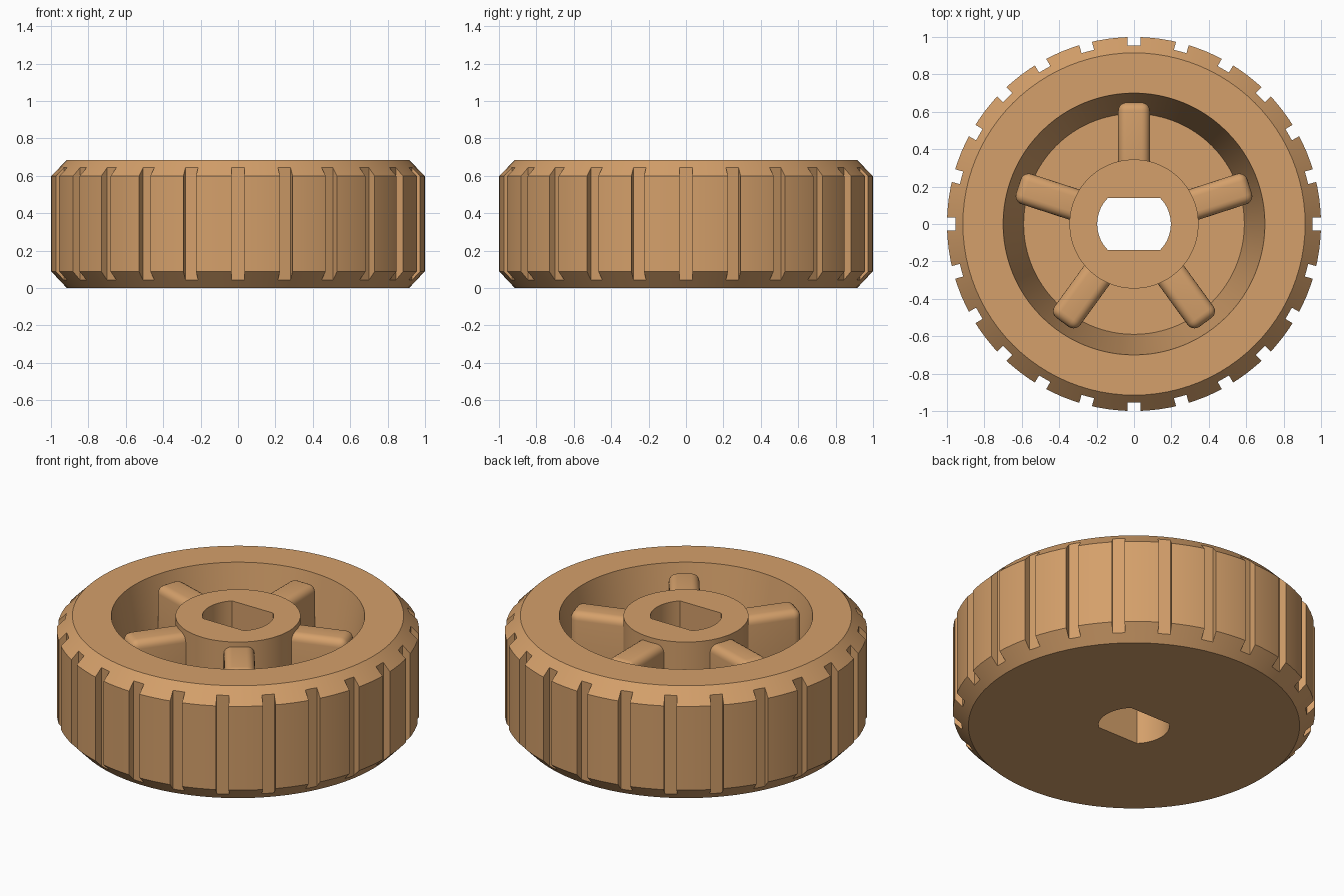
import bpy, bmesh, math
from mathutils import Matrix, Vector

if "Cube" in bpy.data.objects:
    bpy.data.objects.remove(bpy.data.objects["Cube"])

tan = bpy.data.materials.new("warm_tan")
tan.diffuse_color = (0.66, 0.35, 0.145, 1)
tan.use_nodes = True
tan.node_tree.nodes["Principled BSDF"].inputs["Base Color"].default_value = tan.diffuse_color


def finish(bm, name):
    bmesh.ops.recalc_face_normals(bm, faces=bm.faces)
    me = bpy.data.meshes.new(name)
    bm.to_mesh(me)
    bm.free()
    me.materials.append(tan)
    ob = bpy.data.objects.new(name, me)
    bpy.context.collection.objects.link(ob)
    return ob


def box(bm, x0, x1, width, z0, z1, angle=0.0):
    """Box running outward along a radius."""
    m = (Matrix.Rotation(angle, 4, 'Z')
         @ Matrix.Translation(((x0 + x1) / 2, 0, (z0 + z1) / 2))
         @ Matrix.Diagonal((x1 - x0, width, z1 - z0, 1)))
    bmesh.ops.create_cube(bm, size=1, matrix=m)


def cut(target, cutter):
    cutter.hide_render = True
    mod = target.modifiers.new("cut", 'BOOLEAN')
    mod.operation = 'DIFFERENCE'
    mod.solver = 'EXACT'
    mod.object = cutter
    bpy.context.view_layer.objects.active = target
    bpy.ops.object.modifier_apply(modifier=mod.name)
    bpy.data.objects.remove(cutter)


# wheel body: tyre, dished recess and hub as one turned profile
N = 96
profile = [(0.915, 0), (1, 0.088), (1, 0.598), (0.915, 0.685), (0.70, 0.685),
           (0.59, 0.10), (0.345, 0.10), (0.345, 0.685)]
bm = bmesh.new()
rings = [[bm.verts.new((r * math.cos(2 * math.pi * i / N),
                        r * math.sin(2 * math.pi * i / N), z))
          for i in range(N)] for r, z in profile]
for a, b in zip(rings, rings[1:]):
    for i in range(N):
        j = (i + 1) % N
        bm.faces.new((a[i], a[j], b[j], b[i]))
bm.faces.new(rings[0])
bm.faces.new(rings[-1])
wheel = finish(bm, "wheel_body")

# tread grooves
bm = bmesh.new()
for k in range(24):
    box(bm, 0.955, 1.1, 0.07, -0.1, 0.8, math.radians(15 * k))
cut(wheel, finish(bm, "groove_cutter"))

# axle hole with two flats
bm = bmesh.new()
half = math.asin(0.14 / 0.197)
arc = [-half + 2 * half * i / 16 for i in range(17)]
pts = [(0.197 * math.cos(t), 0.197 * math.sin(t)) for t in arc]
pts += [(-x, -y) for x, y in pts]
face = bm.faces.new([bm.verts.new((x, y, -0.1)) for x, y in pts])
top = bmesh.ops.extrude_face_region(bm, geom=[face])["geom"]
bmesh.ops.translate(bm, vec=Vector((0, 0, 1)),
                    verts=[v for v in top if isinstance(v, bmesh.types.BMVert)])
cut(wheel, finish(bm, "axle_hole_cutter"))

# five rounded spokes
for k in range(5):
    bm = bmesh.new()
    box(bm, 0.25, 0.65, 0.17, 0.03, 0.655)
    bmesh.ops.bevel(bm, geom=bm.edges[:], offset=0.045, segments=5,
                    profile=0.5, affect='EDGES')
    spoke = finish(bm, f"spoke_{k + 1}")
    spoke.rotation_euler.z = math.radians(90 + 72 * k)
    for o in bpy.context.selected_objects:
        o.select_set(False)
    spoke.select_set(True)
    bpy.context.view_layer.objects.active = spoke
    bpy.ops.object.shade_smooth_by_angle(angle=math.radians(35))

# smooth turned surfaces, keeping hard edges
spoke.select_set(False)
wheel.select_set(True)
bpy.context.view_layer.objects.active = wheel
bpy.ops.object.shade_smooth_by_angle(angle=math.radians(20))
